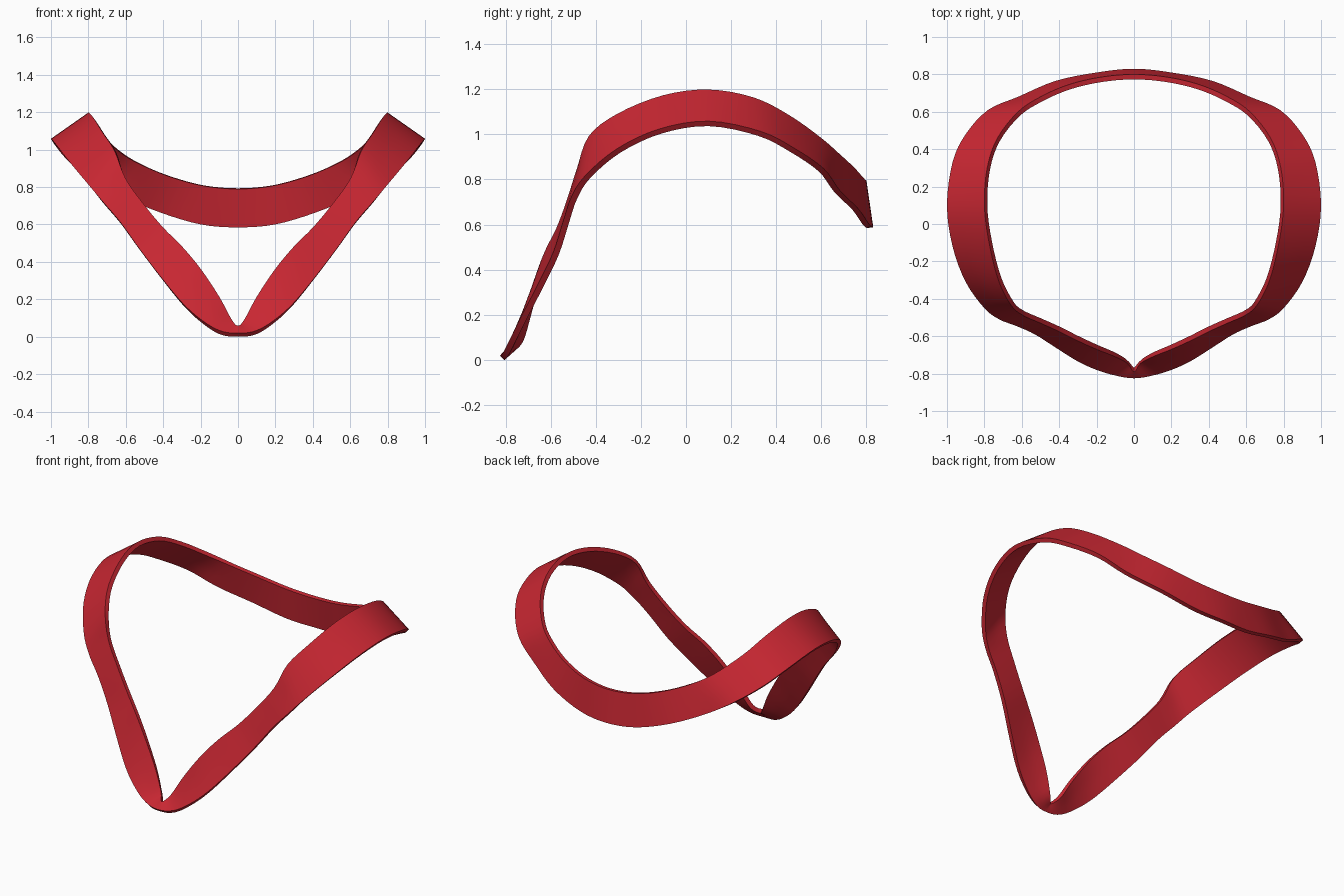
import bpy
import bmesh
import math
from mathutils import Vector

THICKNESS = 0.027
STEPS = 4     # spline samples between stations
ROWS = 3      # faces across the width of the band

cube = bpy.data.objects.get("Cube")
if cube:
    bpy.data.objects.remove(cube, do_unlink=True)


def make_material(name, colour):
    material = bpy.data.materials.new(name)
    material.use_nodes = True
    material.diffuse_color = colour
    shader = material.node_tree.nodes["Principled BSDF"]
    shader.inputs["Base Color"].default_value = colour
    shader.inputs["Roughness"].default_value = 0.6
    return material


# Outer face of the left half, from front tip to back middle:
# upper edge point, then lower edge point
stations = [
    ((0, -.79, .065), (0, -.825, .025)),
    ((.035, -.745, .1), (.1, -.81, .04)),
    ((.1, -.71, .22), (.2, -.78, .1)),
    ((.2, -.67, .37), (.3, -.735, .19)),
    ((.3, -.625, .49), (.42, -.66, .335)),
    ((.4, -.575, .59), (.53, -.59, .48)),
    ((.5, -.53, .71), (.63, -.545, .62)),
    ((.6, -.485, .85), (.72, -.51, .725)),
    ((.66, -.43, 1), (.8, -.45, .82)),
    ((.725, -.3, 1.1), (.9, -.31, .94)),
    ((.775, -.1, 1.18), (.97, -.12, 1.03)),
    ((.8, .1, 1.205), (1, .1, 1.065)),
    ((.785, .3, 1.17), (.97, .33, 1.02)),
    ((.73, .46, 1.09), (.9, .48, .945)),
    ((.62, .6, .99), (.78, .61, .855)),
    ((.5, .68, .92), (.62, .68, .76)),
    ((.35, .745, .86), (.42, .765, .675)),
    ((.18, .785, .815), (.2, .81, .61)),
    ((0, .8, .8), (0, .83, .595)),
]


def mirrored_loop(half):
    """Complete a closed loop by mirroring the half across x."""
    points = [Vector(p) for p in half]
    return points + [Vector((-p.x, p.y, p.z)) for p in points[-2:0:-1]]


def smooth_loop(points):
    """Closed Catmull-Rom spline through the points."""
    result = []
    count = len(points)
    for i in range(count):
        a, b, c, d = (points[(i + k) % count] for k in (-1, 0, 1, 2))
        for step in range(STEPS):
            t = step / STEPS
            result.append(b + (c - a) * (t / 2)
                          + (a * 2 - b * 5 + c * 4 - d) * (t * t / 2)
                          + (b * 3 - a - c * 3 + d) * (t ** 3 / 2))
    return result


def build_band(name, upper, lower, material):
    """Skin the two edge loops and give the strip its thickness."""
    bm = bmesh.new()
    rings = []
    for row in range(ROWS + 1):
        mix = row / ROWS
        rings.append([bm.verts.new(low.lerp(up, mix))
                      for low, up in zip(lower, upper)])
    count = len(upper)
    for below, above in zip(rings, rings[1:]):
        for i in range(count):
            j = (i + 1) % count
            bm.faces.new((below[i], below[j], above[j], above[i]))
    mesh = bpy.data.meshes.new(name)
    bm.to_mesh(mesh)
    bm.free()
    mesh.materials.append(material)

    band = bpy.data.objects.new(name, mesh)
    bpy.context.collection.objects.link(band)
    bpy.ops.object.select_all(action='DESELECT')
    band.select_set(True)
    bpy.context.view_layer.objects.active = band

    solidify = band.modifiers.new("thickness", 'SOLIDIFY')
    solidify.thickness = THICKNESS
    solidify.offset = -1
    bpy.ops.object.modifier_apply(modifier=solidify.name)
    bpy.ops.object.shade_smooth_by_angle(angle=math.radians(40))
    return band


# Curved closed band
red = make_material("deep red", (0.58, 0.02, 0.032, 1))
upper_edge = smooth_loop(mirrored_loop([s[0] for s in stations]))
lower_edge = smooth_loop(mirrored_loop([s[1] for s in stations]))
band = build_band("curved_band", upper_edge, lower_edge, red)

# Rest the band on the ground
lowest = min(v.co.z for v in band.data.vertices)
for vertex in band.data.vertices:
    vertex.co.z -= lowest
